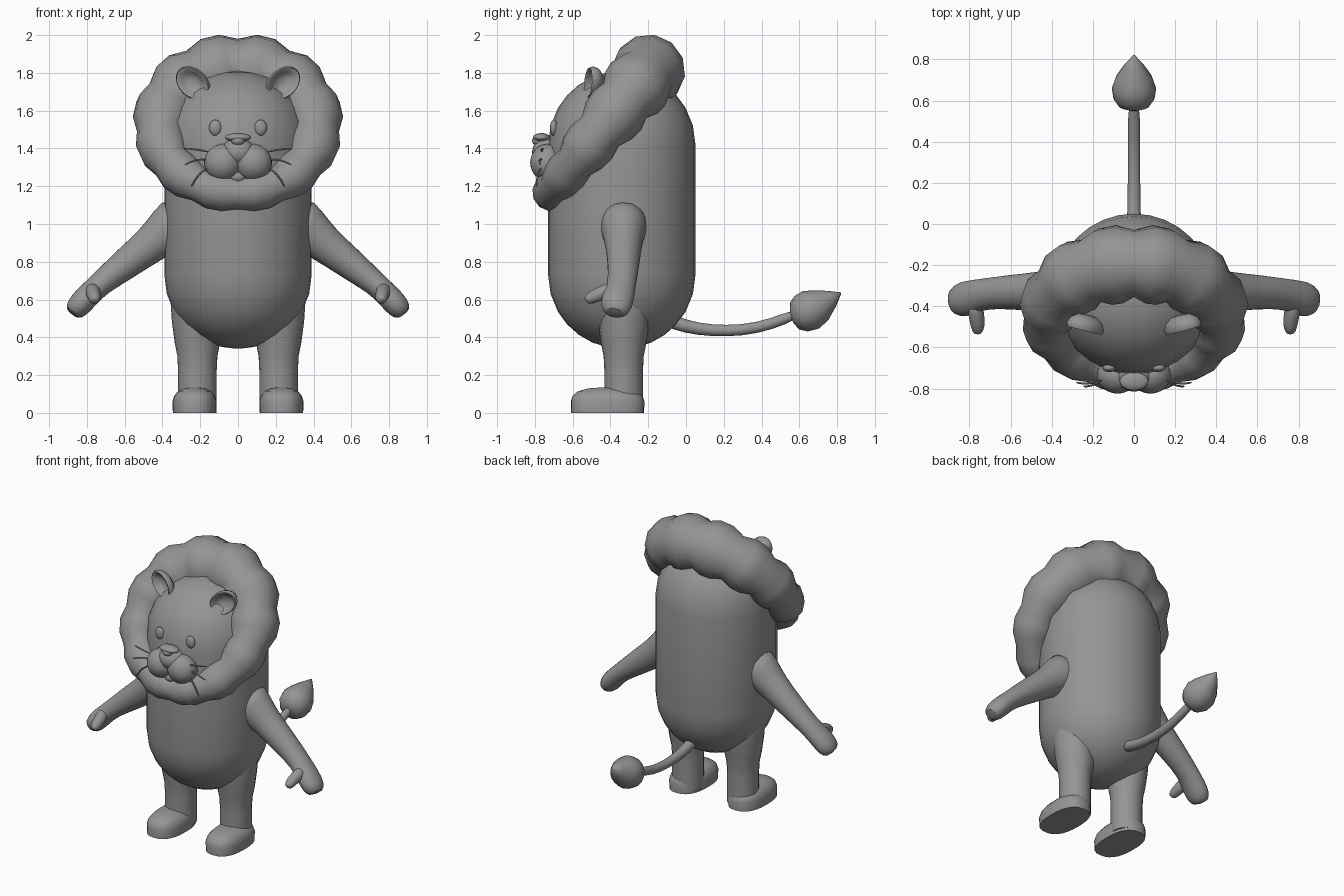
import bpy, bmesh, math
from mathutils import Vector, Matrix

if "Cube" in bpy.data.objects:
    bpy.data.objects.remove(bpy.data.objects["Cube"], do_unlink=True)

grey = bpy.data.materials.new("plain grey")
grey.use_nodes = True
COLOUR = (0.3, 0.3, 0.3, 1)
grey.diffuse_color = COLOUR
grey.node_tree.nodes["Principled BSDF"].inputs["Base Color"].default_value = COLOUR
parts = []


def finish(name, bm, subdiv=0):
    bmesh.ops.recalc_face_normals(bm, faces=bm.faces)
    mesh = bpy.data.meshes.new(name)
    bm.to_mesh(mesh)
    bm.free()
    ob = bpy.data.objects.new(name, mesh)
    bpy.context.collection.objects.link(ob)
    mesh.materials.append(grey)
    if subdiv:
        mod = ob.modifiers.new("smooth", "SUBSURF")
        mod.levels = mod.render_levels = subdiv
    parts.append(ob)
    return ob


def skin(bm, rings, closed=False):
    n = len(rings[0])
    pairs = list(zip(rings, rings[1:])) + ([(rings[-1], rings[0])] if closed else [])
    for a, b in pairs:
        for i in range(n):
            j = (i + 1) % n
            bm.faces.new((a[i], a[j], b[j], b[i]))
    if not closed:
        bm.faces.new(rings[0])
        bm.faces.new(rings[-1])


def loft(name, path, ref=(0, 1, 0), sides=16, power=2, subdiv=0):
    """Rings (x, y, z, radius along ref, radius across) skinned along a path."""
    bm, rings = bmesh.new(), []
    pts = [Vector(p[:3]) for p in path]
    for k, p in enumerate(path):
        t = (pts[min(k + 1, len(pts) - 1)] - pts[max(k - 1, 0)]).normalized()
        a = Vector(ref)
        a = (a - t * a.dot(t)).normalized()
        b = t.cross(a)
        ring = []
        for i in range(sides):
            ang = 2 * math.pi * i / sides
            c, s = math.cos(ang), math.sin(ang)
            c = math.copysign(abs(c) ** (2 / power), c)
            s = math.copysign(abs(s) ** (2 / power), s)
            ring.append(bm.verts.new(pts[k] + a * c * p[3] + b * s * p[-1]))
        rings.append(ring)
    skin(bm, rings)
    return finish(name, bm, subdiv)


def ball(name, loc, size, rot_y=0):
    bm = bmesh.new()
    m = Matrix.Translation(loc) @ Matrix.Rotation(rot_y, 4, 'Y') @ Matrix.Diagonal((*size, 1))
    bmesh.ops.create_uvsphere(bm, u_segments=24, v_segments=16, radius=1, matrix=m)
    return finish(name, bm)


# Body and head: one capsule
R, LOW, HIGH, BY = 0.39, 0.73, 1.42, -0.34
arc = [math.radians(a) for a in (2, 12, 24, 36, 48, 60, 75, 90)]
body = [(0, BY, LOW - R * math.cos(a), R * math.sin(a)) for a in arc]
body += [(0, BY, HIGH + R * math.cos(a), R * math.sin(a)) for a in reversed(arc)]
loft("body", body, sides=32)

# Mane: tilted ring of twelve puffy lobes, thicker towards the top
bm, rings = bmesh.new(), []
centre, across = Vector((0, -0.455, 1.49)), Vector((1, 0, 0))
along = Vector((0, 0.53, 0.66)).normalized()
normal = across.cross(along)
LOBES, SEG = 12, 3
for k in range(LOBES * SEG):
    ang = 2 * math.pi * k / (LOBES * SEG)
    out = across * math.sin(ang) + along * math.cos(ang)
    mid = centre + across * 0.41 * math.sin(ang) + along * 0.42 * math.cos(ang)
    r = 0.147 + 0.047 * math.cos(ang)
    if k % SEG == 0:
        r *= 0.85
    ring = []
    for i in range(12):
        b = 2 * math.pi * i / 12
        ring.append(bm.verts.new(mid + (out * math.cos(b) + normal * math.sin(b)) * r))
    rings.append(ring)
skin(bm, rings, closed=True)
finish("mane", bm)

for s, side in ((1, "left"), (-1, "right")):
    # Arm with a flared shoulder and a mitten hand
    arm = [(0.28, -0.33, 1.02, 0.15, 0.17), (0.37, -0.33, 0.97, 0.12, 0.13),
           (0.45, -0.33, 0.90, 0.10, 0.10), (0.60, -0.33, 0.785, 0.085, 0.085),
           (0.74, -0.34, 0.675, 0.075, 0.062), (0.80, -0.36, 0.615, 0.088, 0.066),
           (0.85, -0.37, 0.56, 0.085, 0.066), (0.88, -0.38, 0.52, 0.055, 0.045)]
    loft(side + "_arm", [(s * p[0], *p[1:]) for p in arm], subdiv=1)
    thumb = [(0.77, -0.38, 0.66, 0.04), (0.77, -0.43, 0.64, 0.04),
             (0.76, -0.48, 0.62, 0.038), (0.76, -0.52, 0.60, 0.03), (0.76, -0.53, 0.59, 0.015)]
    loft(side + "_thumb", [(s * p[0], *p[1:]) for p in thumb], (1, 0, 0), 12, subdiv=1)

    # Leg, flaring into the hip
    leg = [(0.215, 0.02, 0.102), (0.215, 0.22, 0.102), (0.215, 0.30, 0.106),
           (0.215, 0.37, 0.12), (0.215, 0.48, 0.135), (0.21, 0.62, 0.15), (0.20, 0.72, 0.14)]
    loft(side + "_leg", [(s * x, -0.33, z, r) for x, z, r in leg], sides=20)

    # Foot with a flat sole and rounded top
    foot = [(0, 0.193, 0.115), (0.06, 0.195, 0.117), (0.09, 0.185, 0.108),
            (0.115, 0.155, 0.088), (0.13, 0.10, 0.055), (0.135, 0.03, 0.02)]
    loft(side + "_foot", [(s * 0.23, -0.415, z, a, b) for z, a, b in foot], sides=28, power=2.5)

    # Ear: hollow dish turned around its own axis
    dish = [(0.005, 0.05), (0.05, 0.045), (0.085, 0.02), (0.098, -0.01),
            (0.09, -0.03), (0.075, -0.025), (0.06, 0.0), (0.03, 0.012), (0.005, 0.015)]
    ebm, rings = bmesh.new(), []
    m = (Matrix.Translation((s * 0.235, -0.49, 1.745)) @ Matrix.Rotation(s * 0.25, 4, 'Z')
         @ Matrix.Rotation(s * -0.7, 4, 'Y') @ Matrix.Diagonal((1.08, 1, 0.78, 1)))
    for r, d in dish:
        rings.append([ebm.verts.new(m @ Vector((r * math.cos(i * math.pi / 10), d,
                                               r * math.sin(i * math.pi / 10)))) for i in range(20)])
    skin(ebm, rings)
    finish(side + "_ear", ebm)

    # Face
    ball(side + "_eye", (s * 0.12, -0.70, 1.51), (0.033, 0.02, 0.042))
    ball(side + "_muzzle", (s * 0.08, -0.735, 1.325), (0.1, 0.09, 0.098), s * 0.3)
    whiskers = [((0.15, -0.76, 1.38), (0.21, -0.77, 1.395), (0.29, -0.75, 1.40)),
                ((0.16, -0.76, 1.34), (0.22, -0.78, 1.345), (0.29, -0.77, 1.31)),
                ((0.15, -0.76, 1.30), (0.21, -0.79, 1.27), (0.25, -0.79, 1.19))]
    for i, w in enumerate(whiskers):
        loft(f"{side}_whisker_{i + 1}", [(s * x, y, z, 0.006) for x, y, z in w], sides=6, subdiv=1)

ball("muzzle_bridge", (0, -0.735, 1.38), (0.09, 0.08, 0.075))
ball("chin", (0, -0.72, 1.25), (0.06, 0.06, 0.04))

# Nose: wide top bar over a small tip
ball("nose", (0, -0.765, 1.458), (0.07, 0.045, 0.023))
ball("nose_tip", (0, -0.785, 1.44), (0.035, 0.03, 0.025))

# Tail and its pointed tuft
tail = [(-0.12, 0.50, 0.04), (0, 0.455, 0.036), (0.13, 0.435, 0.032), (0.3, 0.435, 0.031),
        (0.45, 0.468, 0.03), (0.6, 0.53, 0.03)]
loft("tail", [(0, *p) for p in tail], (1, 0, 0), 12, subdiv=1)
tuft = [(0.558, 0.508, 0.03), (0.575, 0.513, 0.075), (0.61, 0.525, 0.10), (0.66, 0.545, 0.108),
        (0.71, 0.57, 0.09), (0.77, 0.605, 0.048), (0.82, 0.635, 0.004)]
loft("tail_tuft", [(0, *p) for p in tuft], (1, 0, 0), 16)

# Smooth shading throughout, keeping hard edges such as the soles
bpy.ops.object.select_all(action='DESELECT')
for ob in parts:
    ob.select_set(True)
bpy.context.view_layer.objects.active = parts[0]
bpy.ops.object.shade_smooth_by_angle(angle=math.radians(55))
